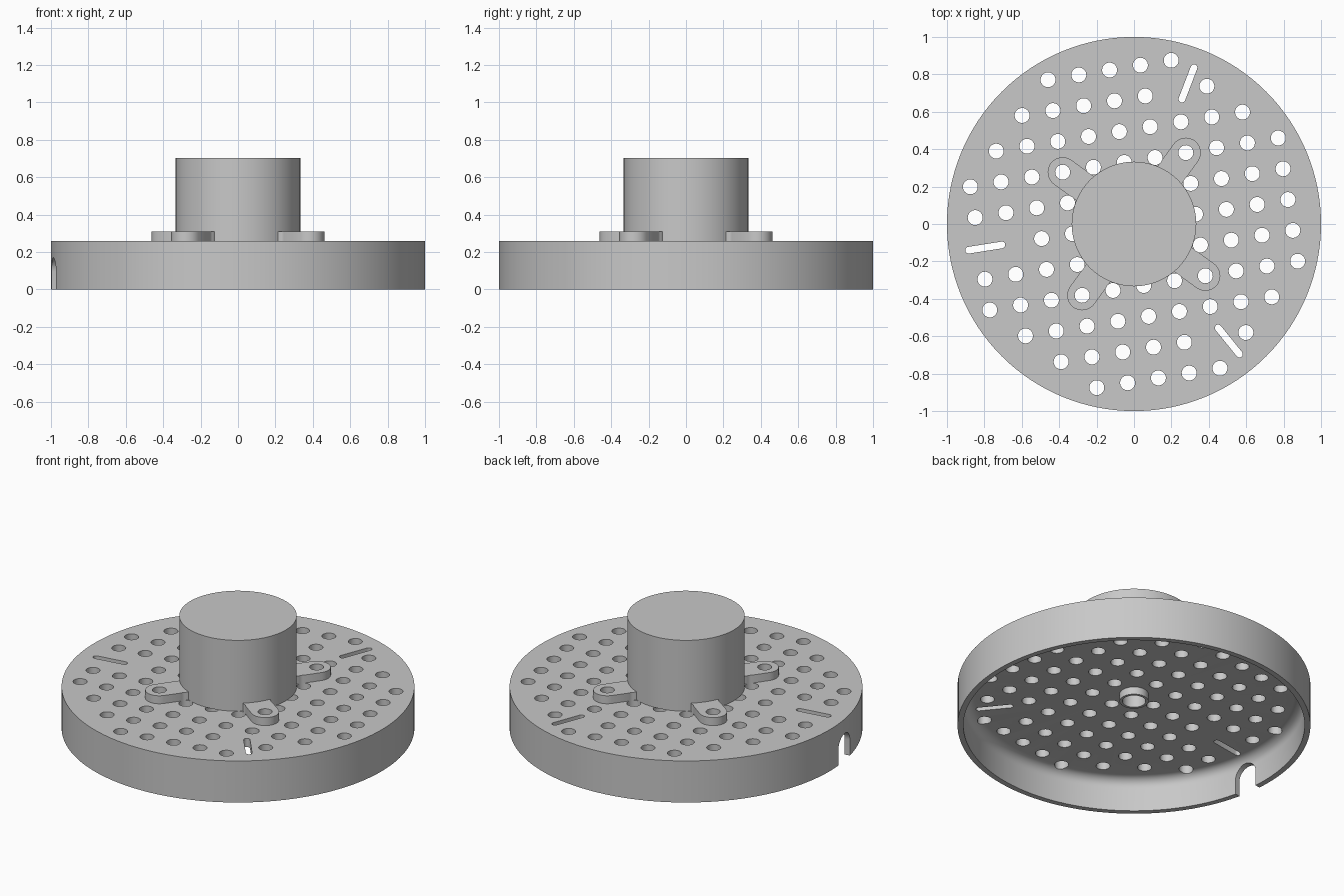
import bpy, bmesh
from math import sin, cos, pi, radians, hypot
from mathutils import Matrix, Vector

default = bpy.data.objects.get("Cube")
if default:
    bpy.data.objects.remove(default, do_unlink=True)

TILT = radians(9)          # the whole hole pattern is turned by this angle
PITCH = 1 / 6
TOP, UNDER = 0.26, 0.205   # plate faces

grey = bpy.data.materials.new("light_grey")
grey.use_nodes = True
colour = (0.58, 0.58, 0.58, 1)
grey.diffuse_color = colour
grey.node_tree.nodes["Principled BSDF"].inputs["Base Color"].default_value = colour


def to_object(name, bm):
    bmesh.ops.recalc_face_normals(bm, faces=bm.faces)
    mesh = bpy.data.meshes.new(name)
    bm.to_mesh(mesh)
    bm.free()
    obj = bpy.data.objects.new(name, mesh)
    obj.data.materials.append(grey)
    bpy.context.collection.objects.link(obj)
    return obj


def prism(bm, outline, depth, matrix):
    """Extrude a flat outline along local z and place it."""
    low = [bm.verts.new(matrix @ Vector((x, y, 0))) for x, y in outline]
    high = [bm.verts.new(matrix @ Vector((x, y, depth))) for x, y in outline]
    bm.faces.new(low[::-1])
    bm.faces.new(high)
    n = len(low)
    for i in range(n):
        j = (i + 1) % n
        bm.faces.new((low[i], low[j], high[j], high[i]))


def arc(cx, cy, r, start, end, steps):
    return [(cx + r * cos(start + (end - start) * i / steps),
             cy + r * sin(start + (end - start) * i / steps))
            for i in range(steps + 1)]


def circle(r, steps):
    return arc(0, 0, r, 0, 2 * pi, steps)[:-1]


def turned(angle, z):
    return Matrix.Translation((0, 0, z)) @ Matrix.Rotation(angle, 4, "Z")


def cut(obj, cutter):
    mod = obj.modifiers.new("cut", "BOOLEAN")
    mod.operation = "DIFFERENCE"
    mod.solver = "EXACT"
    mod.object = cutter
    bpy.context.view_layer.objects.active = obj
    bpy.ops.object.modifier_apply(modifier=mod.name)


# Perforated cup with a central tube, lathed from one closed profile
fillet = arc(0.907, UNDER - 0.06, 0.06, 0, pi / 2, 6)
profile = ([(0.066, TOP), (1, TOP), (1, 0), (0.967, 0)] + fillet
           + [(0.082, UNDER), (0.082, 0.158), (0.066, 0.158)])
bm = bmesh.new()
verts = [bm.verts.new((x, 0, z)) for x, z in profile]
edges = [bm.edges.new((v, verts[i - 1])) for i, v in enumerate(verts)]
bmesh.ops.spin(bm, geom=verts + edges, axis=(0, 0, 1), cent=(0, 0, 0),
               angle=2 * pi, steps=128, use_merge=True)
bmesh.ops.remove_doubles(bm, verts=bm.verts, dist=1e-5)
perforated_cup = to_object("perforated_cup", bm)

# Four mounting tabs on the hub
tabs = []
reach = hypot(2, 2) * PITCH
for k in range(4):
    bm = bmesh.new()
    outline = [(0.3, -0.08)] + arc(reach, 0, 0.08, -pi / 2, pi / 2, 20) + [(0.3, 0.08)]
    prism(bm, outline, 0.05, turned(TILT + pi / 4 + k * pi / 2, TOP))
    tabs.append(to_object(f"mounting_tab_{k + 1}", bm))

# Cutter for the square grid of round holes, leaving room for the slots
bm = bmesh.new()
skipped = {(0, 0), (2, 4), (2, -4), (-4, 0), (-5, 0)}
for i in range(-5, 6):
    for j in range(-5, 6):
        if (i, j) not in skipped and hypot(i, j) < 5.5:
            place = turned(TILT, 0.15) @ Matrix.Translation((i * PITCH, j * PITCH, 0))
            prism(bm, circle(0.04, 24), 0.25, place)
holes = to_object("hole_cutter", bm)

# Cutter for the three radial slots and the arched rim notch
bm = bmesh.new()
for k in range(3):
    slot = (arc(0.895, 0, 0.018, -pi / 2, pi / 2, 8)
            + arc(0.715, 0, 0.018, pi / 2, 3 * pi / 2, 8))
    prism(bm, slot, 0.25, turned(TILT + pi / 3 + k * 2 * pi / 3, 0.15))
arch = [(-0.075, -0.1), (0.075, -0.1)] + arc(0, 0.095, 0.075, 0, pi, 16)
stand = Matrix(((0, 0, 1, 0.93), (1, 0, 0, 0), (0, 1, 0, 0), (0, 0, 0, 1)))
prism(bm, arch, 0.2, turned(TILT + pi, 0) @ stand)
slots = to_object("slot_and_notch_cutter", bm)

cut(perforated_cup, holes)
cut(perforated_cup, slots)
for tab in tabs:
    cut(tab, holes)
for helper in (holes, slots):
    bpy.data.objects.remove(helper, do_unlink=True)

# Solid hub standing on the plate
bm = bmesh.new()
prism(bm, circle(0.333, 96), 0.703 - TOP, turned(0, TOP))
hub = to_object("hub", bm)

# Smooth round walls, sharp rims
bpy.ops.object.select_all(action="DESELECT")
for obj in [perforated_cup, hub] + tabs:
    obj.select_set(True)
bpy.context.view_layer.objects.active = hub
bpy.ops.object.shade_smooth_by_angle(angle=radians(30))
